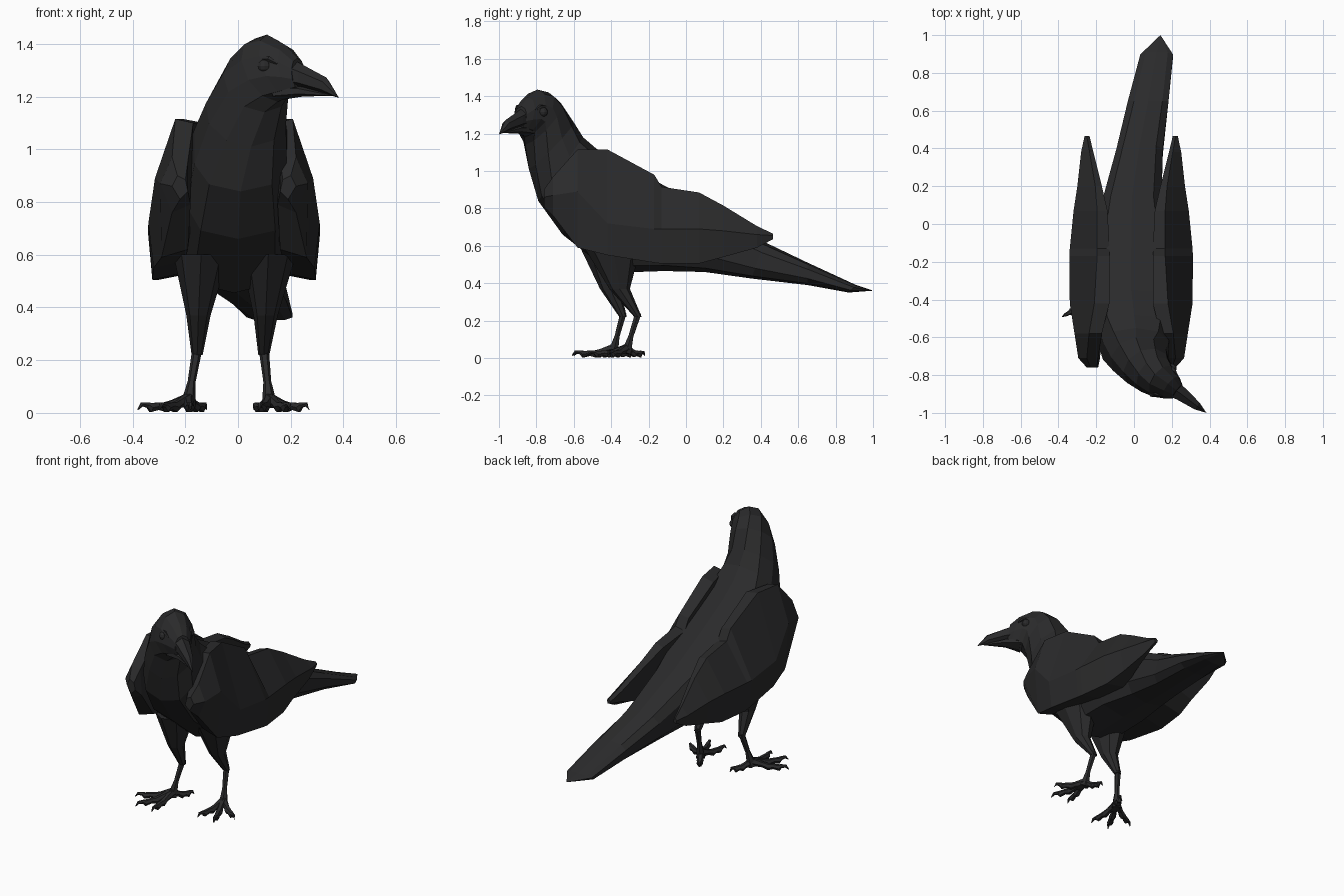
import bpy, bmesh, math
from mathutils import Vector

mat = bpy.data.materials.new("dark_plumage")
mat.diffuse_color = (0.023, 0.023, 0.024, 1)


def finish(bm, name):
    bmesh.ops.recalc_face_normals(bm, faces=bm.faces)
    me = bpy.data.meshes.new(name)
    bm.to_mesh(me)
    bm.free()
    me.materials.append(mat)
    ob = bpy.data.objects.new(name, me)
    bpy.context.collection.objects.link(ob)
    return ob


def skin(bm, rings, start=None, end=None):
    """Bridge rings of points; each end closes to a point or a flat cap."""
    loops = [[bm.verts.new(p) for p in r] for r in rings]
    n = len(loops[0])
    for a, b in zip(loops, loops[1:]):
        for i in range(n):
            j = (i + 1) % n
            bm.faces.new((a[i], a[j], b[j], b[i]))
    for loop, tip in ((loops[0], start), (loops[-1], end)):
        if tip is None:
            bm.faces.new(loop)
        else:
            t = bm.verts.new(tip)
            for i in range(n):
                bm.faces.new((loop[i], loop[(i + 1) % n], t))


def oval(top, bottom, w, yaw, n=10, square=1.0):
    """Oval ring from top to bottom, half width w turned by yaw; square < 1 fills the corners."""
    top, bottom = Vector(top), Vector(bottom)
    mid, up = (top + bottom) / 2, (top - bottom) / 2
    a = math.radians(yaw)
    side = Vector((math.cos(a), math.sin(a), 0)) * w

    def bulge(v):
        return math.copysign(abs(v) ** square, v) if abs(v) > 1e-6 else 0
    return [mid + side * bulge(math.sin(math.tau * i / n)) + up * bulge(math.cos(math.tau * i / n))
            for i in range(n)]


def tube(bm, pts, radii, n=6):
    """Tapered tube along a path of points."""
    pts = [Vector(p) for p in pts]
    rings = []
    for i, (p, r) in enumerate(zip(pts, radii)):
        d = (pts[min(i + 1, len(pts) - 1)] - pts[max(i - 1, 0)]).normalized()
        ref = Vector((0, 0, 1)) if abs(d.z) < 0.8 else Vector((0, 1, 0))
        u = d.cross(ref).normalized()
        v = d.cross(u)
        rings.append([p + (u * math.cos(k * math.tau / n) + v * math.sin(k * math.tau / n)) * r
                      for k in range(n)])
    skin(bm, rings)


# Body with tail: x, top y, top z, bottom y, bottom z, half width, squareness
body = [
    (0.12, 0.91, 0.39, 0.87, 0.35, 0.09, 0.8),
    (0.075, 0.65, 0.51, 0.65, 0.39, 0.112, 0.75),
    (0.03, 0.42, 0.62, 0.35, 0.425, 0.127, 0.7),
    (-0.01, 0.15, 0.78, 0.10, 0.46, 0.16, 0.65),
    (-0.015, -0.15, 0.94, -0.12, 0.465, 0.215, 0.65),
    (-0.015, -0.35, 1.05, -0.40, 0.455, 0.22, 0.65),
    (0.0, -0.48, 1.12, -0.66, 0.66, 0.205, 0.7),
    (0.01, -0.55, 1.18, -0.79, 0.84, 0.182, 0.8),
]
rings = [oval((x, yt, zt), (x, yb, zb), w, 0, square=q) for x, yt, zt, yb, zb, w, q in body]
# Neck and head, turning to the side
head = [
    ((0.01, -0.60, 1.26), (0.05, -0.84, 1.01), 0.155, 8),
    ((0.035, -0.67, 1.365), (0.10, -0.86, 1.14), 0.13, 22),
    ((0.065, -0.735, 1.42), (0.15, -0.865, 1.18), 0.112, 40),
    ((0.11, -0.795, 1.435), (0.19, -0.87, 1.195), 0.095, 52),
    ((0.18, -0.845, 1.395), (0.215, -0.885, 1.21), 0.07, 52),
    ((0.225, -0.88, 1.345), (0.235, -0.895, 1.225), 0.045, 52),
]
rings += [oval(*h) for h in head]
bm = bmesh.new()
skin(bm, rings, start=(0.14, 1.0, 0.36))
finish(bm, "body")

# Upper and lower beak
bm = bmesh.new()
skin(bm, [oval((0.19, -0.86, 1.35), (0.19, -0.86, 1.235), 0.055, 52, 6),
          oval((0.25, -0.90, 1.318), (0.25, -0.90, 1.23), 0.043, 52, 6),
          oval((0.335, -0.965, 1.272), (0.325, -0.955, 1.212), 0.026, 52, 6)],
     end=(0.383, -1.0, 1.195))
finish(bm, "upper_beak")
bm = bmesh.new()
skin(bm, [oval((0.16, -0.85, 1.245), (0.17, -0.86, 1.188), 0.068, 52, 6),
          oval((0.25, -0.90, 1.24), (0.245, -0.90, 1.2), 0.036, 52, 6)],
     end=(0.365, -0.985, 1.203))
finish(bm, "lower_beak")

# Eyes and brows on both sides of the turned head
side = Vector((math.cos(math.radians(52)), math.sin(math.radians(52)), 0))
fwd = Vector((side.y, -side.x, 0))
mid = Vector((0.15, -0.828, 1.315))
for s, name in ((-1, "left"), (1, "right")):
    c = mid + side * s * 0.08
    bm = bmesh.new()
    bmesh.ops.create_uvsphere(bm, u_segments=10, v_segments=6, radius=0.026)
    bmesh.ops.translate(bm, verts=bm.verts, vec=c)
    finish(bm, name + "_eye")
    bm = bmesh.new()
    tube(bm, [c + fwd * a + Vector((0, 0, b)) + side * s * o
              for a, b, o in ((-0.05, 0.012, 0.006), (-0.02, 0.028, 0.003),
                              (0.02, 0.028, -0.002), (0.05, 0.01, -0.014))],
         (0.005, 0.01, 0.011, 0.005), 5)
    finish(bm, name + "_brow")

# Folded wings: y, x and z of upper edge, ridge and lower edge, then inner top x, inner bottom x
wing = [
    (-0.76, 0.20, 0.90, 0.22, 0.86, 0.19, 0.81, 0.17, 0.16),
    (-0.71, 0.22, 0.97, 0.265, 0.87, 0.22, 0.76, 0.16, 0.15),
    (-0.58, 0.208, 1.115, 0.285, 0.89, 0.26, 0.59, 0.14, 0.16),
    (-0.42, 0.18, 1.115, 0.31, 0.72, 0.29, 0.55, 0.10, 0.17),
    (-0.17, 0.165, 0.98, 0.312, 0.69, 0.295, 0.51, 0.10, 0.17),
    (-0.13, 0.165, 0.915, 0.31, 0.69, 0.295, 0.505, 0.10, 0.16),
    (0.07, 0.165, 0.885, 0.29, 0.69, 0.27, 0.505, 0.11, 0.12),
    (0.20, 0.175, 0.815, 0.27, 0.68, 0.25, 0.54, 0.14, 0.16),
    (0.38, 0.205, 0.705, 0.25, 0.66, 0.235, 0.59, 0.185, 0.195),
    (0.465, 0.22, 0.665, 0.232, 0.655, 0.225, 0.635, 0.205, 0.21),
]
for s, shift, name in ((1, 0, "right_wing"), (-1, 0.03, "left_wing")):
    rings = []
    for y, xt, zt, xm, zm, xb, zb, it, ib in wing:
        sec = [(xt, zt), (xm, zm), (xb, zb), (ib, zb + 0.03 * (zt > 0.7)), (it, zt - 0.015)]
        rings.append([Vector((s * (x + shift), y, z)) for x, z in sec])
    bm = bmesh.new()
    skin(bm, rings)
    finish(bm, name)

# Legs: thigh, shank and toes ending in hooked claws
legs = {
    "left": ([(-0.14, -0.41, 0.60), (-0.15, -0.40, 0.37), (-0.155, -0.335, 0.22), (-0.19, -0.39, 0.05)],
             [(-0.38, -0.49), (-0.30, -0.60), (-0.18, -0.61), (-0.12, -0.27)]),
    "right": ([(0.115, -0.39, 0.60), (0.105, -0.35, 0.37), (0.098, -0.255, 0.22), (0.12, -0.32, 0.05)],
              [(0.27, -0.42), (0.20, -0.53), (0.08, -0.52), (0.06, -0.22)]),
}
for name, (path, toes) in legs.items():
    hip, knee, ankle, foot = [Vector(p) for p in path]
    bm = bmesh.new()
    skin(bm, [oval(hip + Vector((0, 0.15, 0)), hip - Vector((0, 0.16, 0)), 0.105, 0, 8),
              oval(knee + Vector((0, 0.05, 0)), knee - Vector((0, 0.06, 0)), 0.046, 0, 8),
              oval(ankle + Vector((0, 0.018, 0)), ankle - Vector((0, 0.022, 0)), 0.021, 0, 8)])
    finish(bm, name + "_thigh")
    bm = bmesh.new()
    tube(bm, [ankle + Vector((0, 0, 0.02)), ankle.lerp(foot, 0.6), foot - Vector((0, 0, 0.025))],
         (0.019, 0.015, 0.03))
    finish(bm, name + "_shank")
    bm = bmesh.new()
    for tx, ty in toes:
        tip = Vector((tx, ty, 0))
        base = Vector((foot.x, foot.y, 0))
        prof = ((0, 0.05), (0.3, 0.034), (0.45, 0.022), (0.58, 0.026), (0.74, 0.02), (0.8, 0.03),
                (0.92, 0.032), (1.0, 0.012))
        tube(bm, [base.lerp(tip, t) + Vector((0, 0, z)) for t, z in prof],
             (0.026, 0.017, 0.021, 0.016, 0.019, 0.012, 0.009, 0.002))
    finish(bm, name + "_foot")
